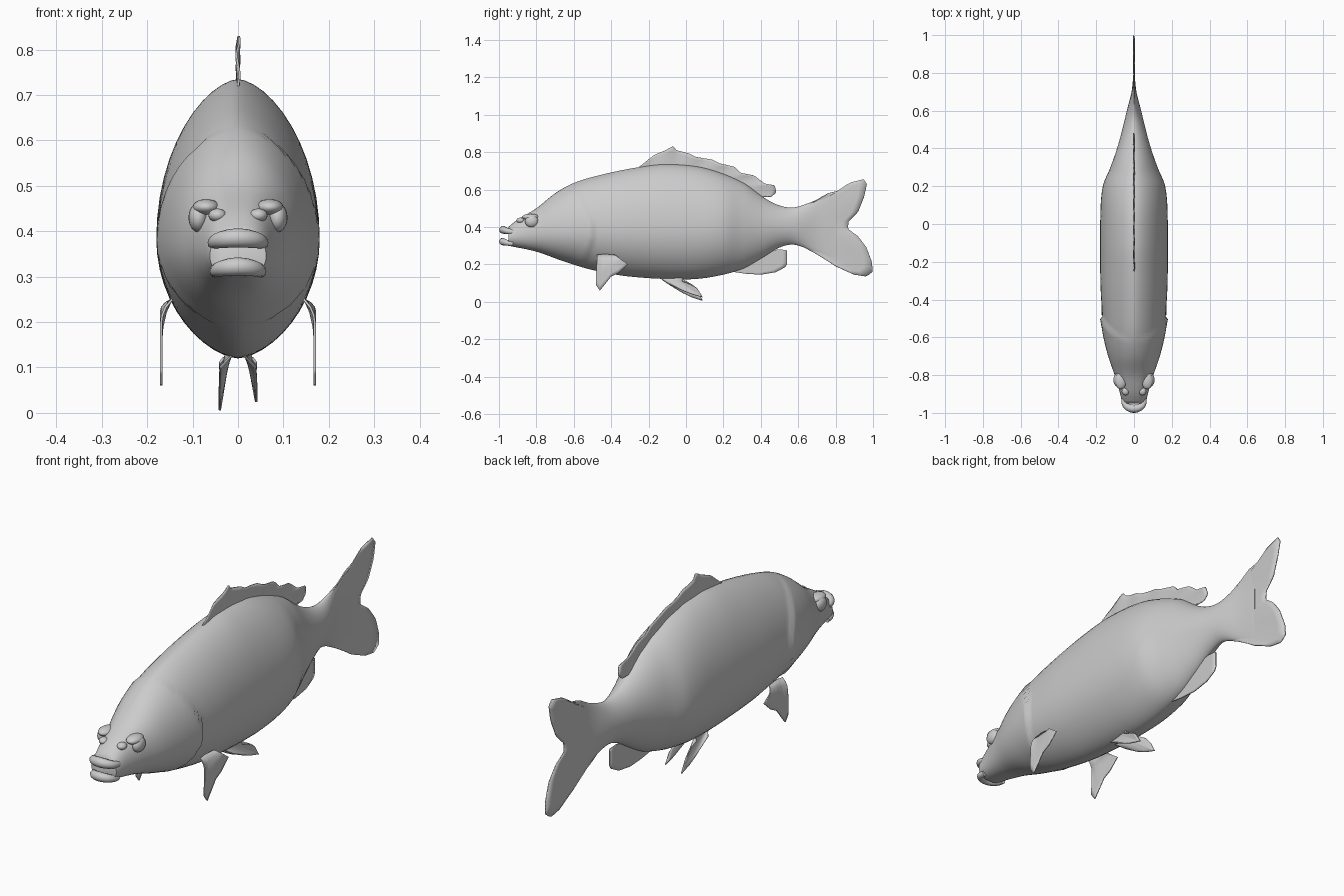
import bpy
import bmesh
from math import sin, cos, pi, exp
from mathutils import Vector

if "Cube" in bpy.data.objects:
    bpy.data.objects.remove(bpy.data.objects["Cube"])

grey = bpy.data.materials.new("plain grey")
grey.use_nodes = True
grey.diffuse_color = (0.6, 0.6, 0.6, 1)
grey.node_tree.nodes["Principled BSDF"].inputs["Base Color"].default_value = (0.6, 0.6, 0.6, 1)


def add_grid(name, rows, closed=False, angle=50):
    """Skin a list of equally long point rows."""
    bm = bmesh.new()
    vs = [[bm.verts.new(p) for p in row] for row in rows]
    n = len(rows[0])
    for a, b in zip(vs, vs[1:]):
        for i in range(n if closed else n - 1):
            j = (i + 1) % n
            bm.faces.new((a[i], a[j], b[j], b[i]))
    if closed:
        bm.faces.new(vs[0])
        bm.faces.new(vs[-1])
    bmesh.ops.remove_doubles(bm, verts=bm.verts, dist=0.0003)
    bmesh.ops.recalc_face_normals(bm, faces=bm.faces)
    mesh = bpy.data.meshes.new(name)
    bm.to_mesh(mesh)
    bm.free()
    return finish(bpy.data.objects.new(name, mesh), angle)


def finish(ob, angle=50):
    if ob.name not in bpy.context.scene.collection.all_objects:
        bpy.context.scene.collection.objects.link(ob)
    ob.data.materials.clear()
    ob.data.materials.append(grey)
    bpy.ops.object.select_all(action='DESELECT')
    ob.select_set(True)
    bpy.context.view_layer.objects.active = ob
    bpy.ops.object.shade_smooth_by_angle(angle=angle * pi / 180)
    return ob


def spline(table, y):
    """Smooth value of a (y, value) table."""
    k = 0
    while k < len(table) - 2 and y > table[k + 1][0]:
        k += 1

    def slope(i):
        a, b = table[max(i - 1, 0)], table[min(i + 1, len(table) - 1)]
        return (b[1] - a[1]) / (b[0] - a[0])
    (y0, v0), (y1, v1) = table[k], table[k + 1]
    h = y1 - y0
    t = (y - y0) / h
    return (v0 * (1 + 2 * t) * (1 - t) ** 2 + slope(k) * h * t * (1 - t) ** 2
            + v1 * t * t * (3 - 2 * t) + slope(k + 1) * h * t * t * (t - 1))


# Body: egg-shaped sections along the back, belly and width profiles
back = [(-.95, .40), (-.9, .44), (-.8, .50), (-.7, .58), (-.6, .635), (-.45, .68), (-.25, .72),
        (-.1, .735), (.1, .715), (.3, .64), (.42, .555), (.5, .515), (.58, .505), (.7, .545), (.8, .58)]
belly = [(-.95, .30), (-.8, .268), (-.65, .215), (-.5, .17), (-.3, .135), (0, .12), (.15, .135),
         (.3, .175), (.4, .23), (.5, .29), (.58, .305), (.7, .26), (.8, .2)]
width = [(-.95, .062), (-.88, .078), (-.8, .102), (-.7, .135), (-.6, .157), (-.5, .167), (-.3, .178),
         (.05, .178), (.2, .165), (.3, .125), (.4, .09), (.5, .062), (.6, .038), (.7, .013), (.8, .003)]
middle = [(-.95, .345), (-.8, .37), (-.5, .38), (0, .385), (.4, .4), (.8, .4)]


def section(y, n=48):
    top, low, w, mid = (spline(t, y) for t in (back, belly, width, middle))
    head = min(max((-.6 - y) / .25, 0), 1)
    power = 1.22 - .45 * head
    row = []
    for i in range(n):
        a = 2 * pi * i / n
        c, s = cos(a), sin(a)
        z = mid + s * ((top - mid) if s > 0 else (mid - low))
        x = w * abs(c) ** power
        # gill cover: raised plate ending in a curved rear edge
        edge = -.5 - 1.8 * (z - .37) ** 2
        if y < edge:
            x += .013 * exp((y - edge) / .1) * abs(c)
        row.append((x if c > 0 else -x, y, z))
    return row


add_grid("body", [section(-.95 + 1.75 * k / 110) for k in range(111)], closed=True, angle=60)

# Mouth: two rounded lips bent around the snout
for name, z, tip, half, thick in (("upper_lip", .385, -.978, .054, .021),
                                  ("lower_lip", .322, -.980, .05, .02)):
    rows = []
    for k in range(17):
        t = pi * k / 16
        mid = Vector((-half * cos(t), -.925 + (tip + .925) * sin(t) ** .8, z - .012 * (1 - sin(t))))
        out = Vector((-cos(t), -sin(t), 0))
        r = thick * (.6 + .4 * sin(t))
        rows.append([mid + out * r * cos(a) + Vector((0, 0, r * sin(a)))
                     for a in (2 * pi * j / 12 for j in range(12))])
    add_grid(name, rows, closed=True, angle=70)

# Eyes and nostril ridges
for side, label in ((1, "left"), (-1, "right")):
    for part, at, size in (("eye", (.087, -.825, .43), (.022, .036, .032)),
                           ("brow", (.07, -.83, .453), (.03, .045, .018)),
                           ("nostril", (.045, -.885, .435), (.02, .022, .015))):
        bpy.ops.mesh.primitive_uv_sphere_add(segments=20, ring_count=12, radius=1,
                                             location=(side * at[0], at[1], at[2]), scale=size)
        bpy.context.object.name = label + "_" + part
        finish(bpy.context.object)


def along(points, t):
    """Point at fraction t of a polyline's length."""
    pts = [Vector(p) for p in points]
    lens = [(b - a).length for a, b in zip(pts, pts[1:])]
    d = t * sum(lens)
    for a, b, length in zip(pts, pts[1:], lens):
        if d <= length:
            return a.lerp(b, d / length)
        d -= length
    return pts[-1]


def add_fin(name, base, edge, sideways, rays=60, rows=6, thick=.005):
    """Thin fin from base line to outer edge; sideways(u, v, z) gives x."""
    grid = []
    for j in range(rows + 1):
        v = j / rows
        row = []
        for i in range(rays + 1):
            u = i / rays
            p = along(base, u).lerp(along(edge, u), v)
            row.append((sideways(u, v, p.y), p.x, p.y))
        grid.append(row)
    ob = add_grid(name, grid)
    solid = ob.modifiers.new("thickness", 'SOLIDIFY')
    solid.thickness = thick
    solid.offset = 0


# Fins on the centre line
add_fin("dorsal_fin", [(-.25, .70), (-.1, .71), (.1, .69), (.3, .62), (.42, .54)],
        [(-.25, .722), (-.17, .785), (-.11, .81), (-.07, .832), (-.05, .81), (.02, .792), (.05, .775),
         (.14, .76), (.18, .74), (.26, .722), (.29, .69), (.365, .675), (.42, .632), (.475, .622),
         (.483, .585), (.455, .56), (.41, .567), (.42, .55)],
        lambda u, v, z: .003 * v * sin(40 * u), rays=80)
add_fin("tail_fin", [(.62, .505), (.62, .3)],
        [(.62, .508), (.7, .545), (.76, .58), (.82, .595), (.88, .638), (.95, .655), (.967, .63),
         (.952, .56), (.92, .48), (.87, .43), (.865, .39), (.92, .35), (.965, .29), (.995, .21),
         (.997, .16), (.965, .135), (.9, .145), (.8, .19), (.7, .255), (.62, .298)],
        lambda u, v, z: .003 * v * v * sin(24 * u), rays=90, rows=8)
add_fin("anal_fin", [(.25, .18), (.35, .22), (.45, .28)],
        [(.25, .16), (.32, .15), (.4, .145), (.48, .158), (.53, .185), (.54, .2), (.54, .277),
         (.49, .28), (.45, .268)],
        lambda u, v, z: 0)

# Paired fins
for side, label, reach in ((1, "left", .85), (-1, "right", 1)):
    add_fin(label + "_pectoral_fin", [(-.475, .25), (-.44, .255), (-.38, .25)],
            [(-.48, .15), (-.482, .09), (-.46, .06), (-.44, .085), (-.4, .135), (-.36, .155), (-.31, .2)],
            lambda u, v, z: side * (.145 + .024 * min(v * 2.5, 1) ** .6 + .003 * sin(9 * u) * v * (1 - v)))
    add_fin(label + "_pelvic_fin", [(-.14, .128), (-.07, .13), (-.02, .13)],
            [(-.1, .1), (-.02, .13 - .08 * reach), (.03, .13 - .105 * reach), (.09, .13 - .125 * reach),
             (.06, .13 - .07 * reach), (.03, .092), (-.02, .11)],
            lambda u, v, z: side * (.012 + .028 * v + .014 * u * (1 - v)))
